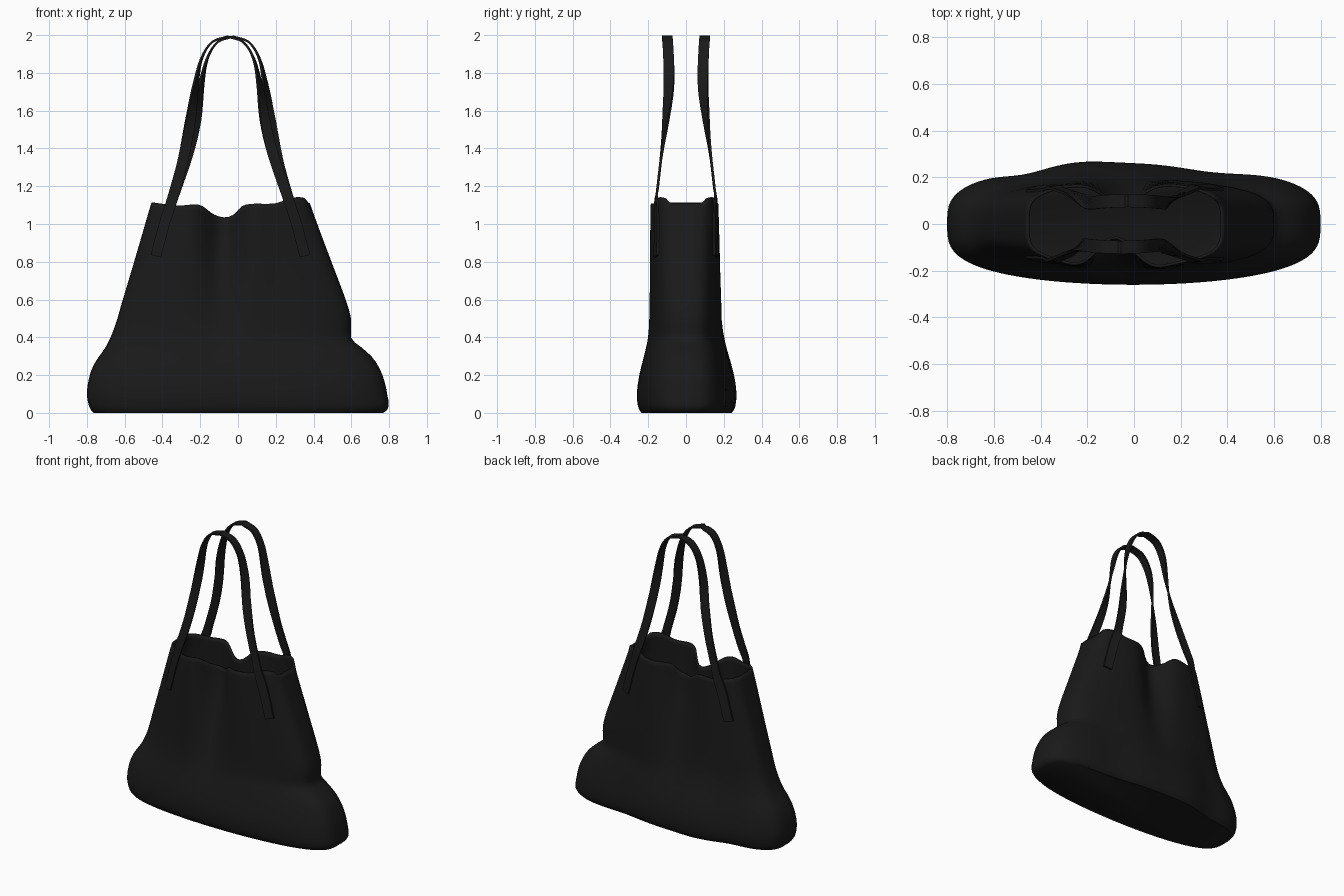
import bpy, bmesh, math
from mathutils import Vector

if "Cube" in bpy.data.objects:
    bpy.data.objects.remove(bpy.data.objects["Cube"])

leather = bpy.data.materials.new("black_leather")
leather.diffuse_color = (0.01, 0.01, 0.01, 1)
leather.use_nodes = True
leather.node_tree.nodes["Principled BSDF"].inputs["Base Color"].default_value = leather.diffuse_color


def curve(tab, s):
    """Smooth interpolation through (position, value) pairs."""
    n = len(tab)
    if s <= tab[0][0]:
        return tab[0][1]
    if s >= tab[-1][0]:
        return tab[-1][1]
    slope = lambda i: (tab[min(i + 1, n - 1)][1] - tab[max(i - 1, 0)][1]) / \
                      (tab[min(i + 1, n - 1)][0] - tab[max(i - 1, 0)][0])
    i = max(k for k in range(n - 1) if tab[k][0] <= s)
    (x0, y0), (x1, y1) = tab[i], tab[i + 1]
    h = x1 - x0
    t = (s - x0) / h
    return ((2*t**3 - 3*t*t + 1) * y0 + (t**3 - 2*t*t + t) * h * slope(i)
            + (3*t*t - 2*t**3) * y1 + (t**3 - t*t) * h * slope(i + 1))


def smooth(a, b, s):
    t = min(1, max(0, (s - a) / (b - a)))
    return t * t * (3 - 2 * t)


def bump(x, c, w):
    return math.exp(-((x - c) / w) ** 2)


# Silhouette profiles: left edge, right edge and half depth by height
LEFT = [(0, -.765), (.025, -.785), (.1, -.8), (.2, -.785), (.27, -.755), (.35, -.7),
        (.45, -.655), (.6, -.61), (.8, -.55), (1.12, -.455)]
RIGHT = [(0, .77), (.025, .797), (.1, .79), (.2, .765), (.29, .715), (.35, .65),
         (.385, .605), (.42, .598), (.5, .598), (.6, .57), (.8, .495), (1.0, .42), (1.14, .37)]
DEPTH = [(0, .235), (.025, .252), (.1, .26), (.2, .247), (.4, .203), (.6, .192), (1.12, .184)]
RIM = [(-.46, 1.115), (-.32, 1.098), (-.2, 1.1), (-.13, 1.052), (-.07, 1.035), (-.02, 1.052),
       (.03, 1.1), (.2, 1.11), (.28, 1.138), (.35, 1.138), (.375, 1.11)]


def wall_y(x, z, side, sin_t=None):
    """Depth of the front (side -1) or back (side 1) wall at x, z."""
    l, r = curve(LEFT, z), curve(RIGHT, z)
    if sin_t is None:
        u = (x - (l + r) / 2) / ((r - l) / 2)
        sin_t = math.sqrt(max(0, 1 - u * u))
    b = curve(DEPTH, z)
    up = smooth(.2, 1.1, z)
    if side < 0:
        b -= up * (.12 * bump(x, -.08, .1) - .012 * bump(x, -.24, .07) - .012 * bump(x, .1, .07))
    else:
        low = 1 - smooth(.15, .6, z)
        b += low * (.012 * bump(x, -.22, .15) - .02 * bump(x, -.48, .12) - .025 * bump(x, .35, .2))
        b -= up * .09 * bump(x, -.05, .11)
    return side * b * sin_t ** (.6 - .12 * up)


def finish(name, bm, angle=40):
    bmesh.ops.recalc_face_normals(bm, faces=bm.faces)
    me = bpy.data.meshes.new(name)
    bm.to_mesh(me)
    bm.free()
    ob = bpy.data.objects.new(name, me)
    bpy.context.collection.objects.link(ob)
    me.materials.append(leather)
    bpy.ops.object.select_all(action='DESELECT')
    ob.select_set(True)
    bpy.context.view_layer.objects.active = ob
    bpy.ops.object.shade_smooth_by_angle(angle=math.radians(angle))
    return ob


# Bag body: lofted rings with a closed floor and an open wavy rim
SEG, ROWS = 112, 44
bm = bmesh.new()
rings = []
for j in range(ROWS + 1):
    z0 = 1.11 * (j / ROWS) ** 1.15
    l, r = curve(LEFT, z0), curve(RIGHT, z0)
    ring = []
    for k in range(SEG):
        t = 2 * math.pi * (k + .5) / SEG
        x = (l + r) / 2 + (r - l) / 2 * math.cos(t)
        side = 1 if math.sin(t) > 0 else -1
        y = wall_y(x, z0, side, abs(math.sin(t)))
        z = z0 + (curve(RIM, x) - 1.11) * smooth(.75, 1.11, z0)
        ring.append(bm.verts.new((x, y, z)))
    rings.append(ring)
for a, b in zip(rings, rings[1:]):
    for k in range(SEG):
        m = (k + 1) % SEG
        bm.faces.new((a[k], a[m], b[m], b[k]))
bm.faces.new(rings[0][::-1])
body = finish("bag_body", bm, 50)
wall = body.modifiers.new("wall_thickness", 'SOLIDIFY')
wall.thickness = .012
wall.offset = -1

# Straps: flat ribbons lying on the wall, twisting sideways at the top
HALF_X = [(0, .395), (.14, .35), (.25, .308), (.42, .24), (.58, .197), (.74, .167),
          (.85, .136), (.94, .08), (1, 0)]
HEIGHT = [(0, .83), (.14, 1.0), (.25, 1.13), (.42, 1.35), (.58, 1.55), (.74, 1.75),
          (.85, 1.88), (.94, 1.965), (1, 1.992)]
REACH = [(.25, .157), (.42, .132), (.58, .107), (.74, .09), (1, .1)]


def strap_point(q, side, shift):
    s = 1 - abs(q)
    x = -.04 + shift * smooth(.2, .6, s) + math.copysign(curve(HALF_X, s), q)
    return Vector((x, side * curve(REACH, s), curve(HEIGHT, s)))


def make_strap(name, side, shift):
    N, W, T = 100, .028, .006
    bm = bmesh.new()
    prev = None
    for i in range(N + 1):
        q = -1 + 2 * i / N
        p = strap_point(q, side, shift)
        d = strap_point(min(1, q + .01), side, shift) - strap_point(max(-1, q - .01), side, shift)
        d.normalize()
        across = Vector((-d.z, 0, d.x)).normalized()
        tw = math.copysign(1, q) * smooth(1.3, 1.96, p.z) * math.pi / 2
        out = Vector((0, 1, 0))
        if q < 0:
            across = -across
        w = across * math.cos(tw) + out * math.sin(abs(tw))
        n = out * math.cos(tw) - across * math.sin(abs(tw))
        if q < 0:
            w, n = across * math.cos(tw) + out * math.sin(-tw), out * math.cos(tw) - across * math.sin(-tw)
        # keep one continuous edge order over the apex
        quad = []
        for a, b in ((-W, -T), (W, -T), (W, T), (-W, T)):
            v = p + w * a + n * b
            blend = 1 - smooth(1.06, 1.2, p.z)
            if blend > 0:
                y = wall_y(v.x, min(v.z, 1.1), side) + side * .006 + b
                v.y += (y - v.y) * blend
            quad.append(bm.verts.new(v))
        if prev:
            for k in range(4):
                m = (k + 1) % 4
                bm.faces.new((prev[k], prev[m], quad[m], quad[k]))
        else:
            bm.faces.new(quad[::-1])
        prev = quad
    bm.faces.new(prev)
    finish(name, bm)


make_strap("front_strap", -1, -.015)
make_strap("back_strap", 1, .015)
